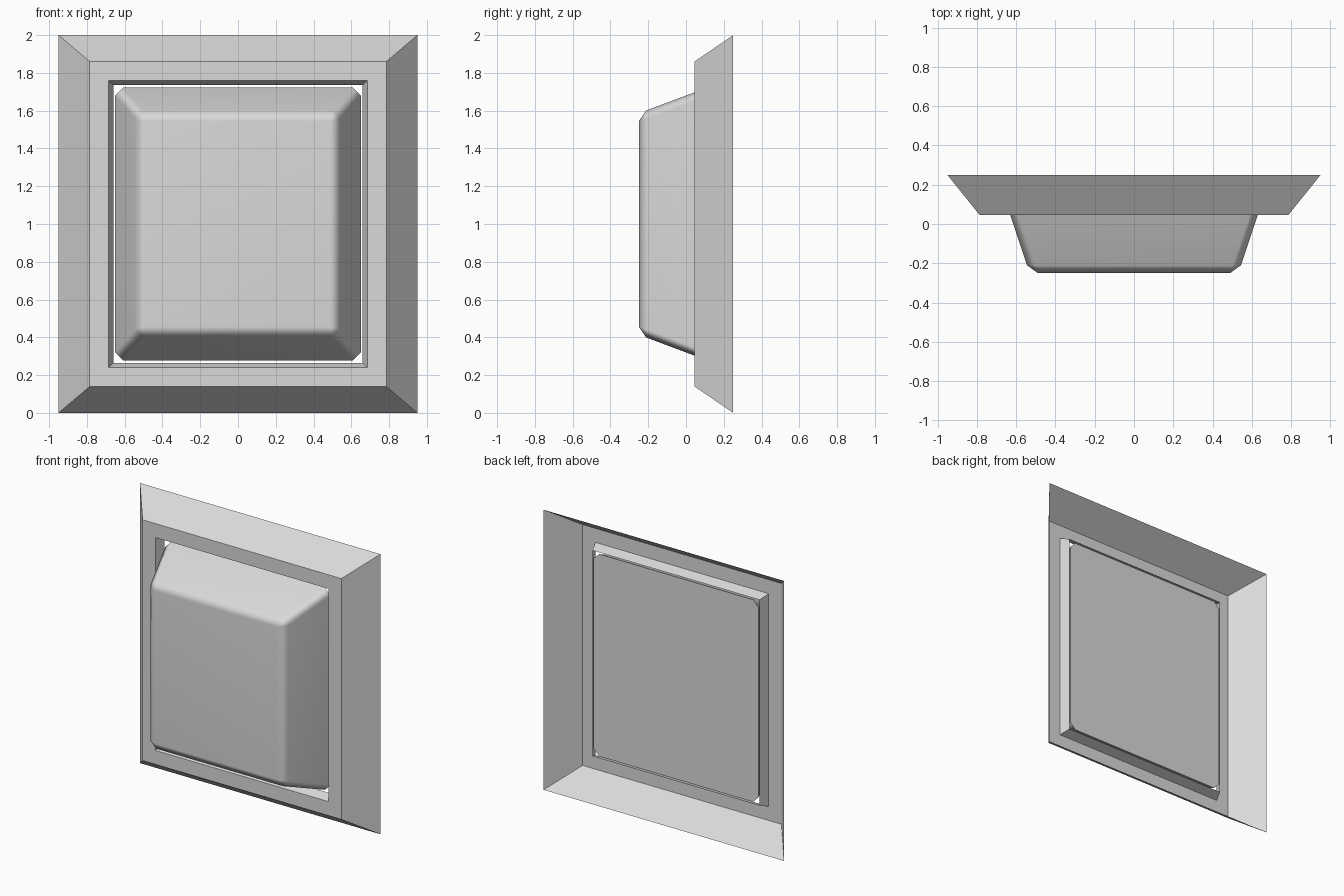
import bpy
import bmesh
import math

cube = bpy.data.objects.get("Cube")
if cube:
    bpy.data.objects.remove(cube, do_unlink=True)

# One plain grey for both parts
grey = bpy.data.materials.new("light_grey")
grey.use_nodes = True
colour = (0.7, 0.7, 0.7, 1)
grey.diffuse_color = colour
grey.node_tree.nodes["Principled BSDF"].inputs["Base Color"].default_value = colour

MIDDLE = 1.0  # height of the centre


def rect_loop(bm, half_x, half_z, y):
    """Four corners of an upright rectangle at depth y."""
    return [bm.verts.new((sx * half_x, y, MIDDLE + sz * half_z))
            for sx, sz in ((-1, -1), (1, -1), (1, 1), (-1, 1))]


def bridge(bm, a, b):
    """Quads joining two loops."""
    return [bm.faces.new((a[i], a[(i + 1) % 4], b[(i + 1) % 4], b[i])) for i in range(4)]


def finish(bm, name):
    mesh = bpy.data.meshes.new(name)
    bm.to_mesh(mesh)
    bm.free()
    mesh.materials.append(grey)
    obj = bpy.data.objects.new(name, mesh)
    bpy.context.collection.objects.link(obj)
    return obj


# Frame: hollow sheet with sloped border, flat face and tapered inner rim
bm = bmesh.new()
profile = ((0.95, 1.0, 0.25), (0.785, 0.86, 0.045),
           (0.685, 0.76, 0.045), (0.66, 0.735, 0.113))
loops = [rect_loop(bm, *p) for p in profile]
for outer, inner in zip(loops, loops[1:]):
    bridge(bm, outer, inner)
finish(bm, "frame")

# Button: tapered block, chamfered everywhere but its back rim
bm = bmesh.new()
back = rect_loop(bm, 0.652, 0.722, 0.112)
front = rect_loop(bm, 0.531, 0.586, -0.25)
bridge(bm, back, front)
bm.faces.new(front)
back_face = bm.faces.new(back[::-1])
bmesh.ops.recalc_face_normals(bm, faces=bm.faces)
edges = [e for e in bm.edges if e not in back_face.edges[:]]
bmesh.ops.bevel(bm, geom=edges, offset=0.042, segments=1, profile=0.5,
                affect='EDGES', clamp_overlap=True)
button = finish(bm, "button")

# Soft chamfers with flat-looking main faces
bpy.ops.object.select_all(action='DESELECT')
button.select_set(True)
bpy.context.view_layer.objects.active = button
bpy.ops.object.shade_smooth_by_angle(angle=math.radians(50))
soft = button.modifiers.new("soft_chamfers", 'WEIGHTED_NORMAL')
soft.keep_sharp = True
